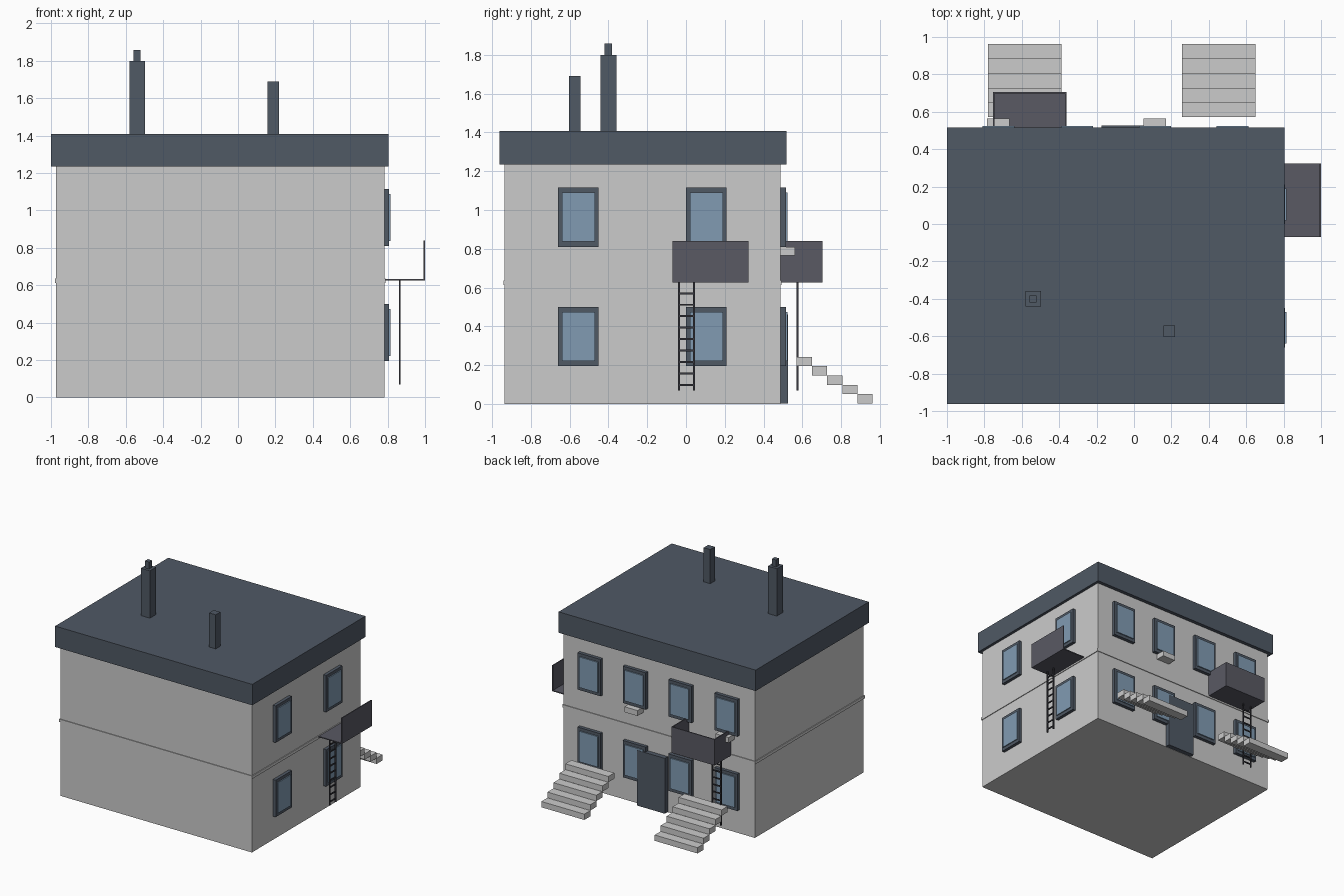
import bpy, bmesh
from mathutils import Vector, Matrix

if "Cube" in bpy.data.objects:
    bpy.data.objects.remove(bpy.data.objects["Cube"])


def material(name, rgb):
    m = bpy.data.materials.new(name)
    m.diffuse_color = (*rgb, 1)
    m.use_nodes = True
    m.node_tree.nodes["Principled BSDF"].inputs["Base Color"].default_value = m.diffuse_color
    return m


SLATE = material("slate", (0.08, 0.10, 0.13))
GLASS = material("glass", (0.22, 0.33, 0.45))
RAIL = material("balcony_grey", (0.10, 0.10, 0.125))
METAL = material("ladder_metal", (0.04, 0.04, 0.05))


def boxes(name, spans, mat=None):
    """One object made of boxes, each span = (x0, x1, y0, y1, z0, z1)."""
    bm = bmesh.new()
    for x0, x1, y0, y1, z0, z1 in spans:
        centre = Vector((x0 + x1, y0 + y1, z0 + z1)) / 2
        size = Matrix.Diagonal((x1 - x0, y1 - y0, z1 - z0, 1))
        bmesh.ops.create_cube(bm, size=1, matrix=Matrix.Translation(centre) @ size)
    mesh = bpy.data.meshes.new(name)
    bm.to_mesh(mesh)
    bm.free()
    ob = bpy.data.objects.new(name, mesh)
    bpy.context.collection.objects.link(ob)
    if mat:
        mesh.materials.append(mat)
    return ob


# Walls, floor band and flat roof
XR, YB = 0.782, 0.487          # right and back wall planes
boxes("walls", [(-0.972, XR, -0.935, YB, 0, 1.24)])
boxes("floor_band", [(-0.978, XR + 0.006, -0.941, YB + 0.006, 0.612, 0.636)])
boxes("roof", [(-1.0, 0.805, -0.963, 0.517, 1.235, 1.408)], SLATE)

# Chimneys
boxes("tall_chimney", [(-0.58, -0.498, -0.441, -0.359, 1.40, 1.80),
                       (-0.558, -0.52, -0.419, -0.381, 1.80, 1.858)], SLATE)
boxes("short_chimney", [(0.159, 0.219, -0.604, -0.544, 1.40, 1.69)], SLATE)

# Windows on the right and back walls, two storeys each
for floor, z in (("lower", 0.195), ("upper", 0.81)):
    for i, y in enumerate((-0.555, 0.105)):
        boxes(f"right_window_frame_{floor}_{i}",
              [(XR - 0.01, 0.808, y - 0.105, y + 0.105, z, z + 0.305)], SLATE)
        boxes(f"right_window_glass_{floor}_{i}",
              [(XR, 0.816, y - 0.085, y + 0.085, z + 0.026, z + 0.279)], GLASS)
    for i, x in enumerate((-0.725, -0.305, 0.113, 0.527)):
        boxes(f"back_window_frame_{floor}_{i}",
              [(x - 0.105, x + 0.105, YB - 0.01, 0.515, z, z + 0.305)], SLATE)
        boxes(f"back_window_glass_{floor}_{i}",
              [(x - 0.085, x + 0.085, YB, 0.524, z + 0.026, z + 0.279)], GLASS)

# Back door and small wall boxes under the upper windows
boxes("door", [(-0.175, 0.08, YB - 0.01, 0.526, 0.002, 0.46)], SLATE)
for i, x in enumerate((-0.725, 0.11)):
    boxes(f"window_box_{i}", [(x - 0.06, x + 0.06, YB, 0.563, 0.765, 0.81)])

# Back stairs: five stepped treads each
for i, x in enumerate((-0.78, 0.257)):
    boxes(f"stairs_{i}", [(x, x + 0.393, 0.885 - 0.0785 * k, 0.963 - 0.0785 * k,
                           0.048 * k + 0.002, 0.048 * (k + 1) + 0.002) for k in range(5)])

# Balconies: right one has only an outer panel, back one is closed on three sides
T = 0.008
boxes("right_balcony", [(XR, 1.0, -0.07, 0.323, 0.625, 0.625 + T),
                        (1.0 - T, 1.0, -0.07, 0.323, 0.625, 0.84)], RAIL)
boxes("back_balcony", [(-0.755, -0.36, YB, 0.705, 0.625, 0.625 + T),
                       (-0.755, -0.36, 0.705 - T, 0.705, 0.625, 0.84),
                       (-0.755, -0.755 + T, YB, 0.705, 0.625, 0.84),
                       (-0.36 - T, -0.36, YB, 0.705, 0.625, 0.84)], RAIL)


# Ladders hanging below the balconies: two rails and nine rungs
def ladder(name, swap, a, b):
    w, r = 0.038, 0.005
    parts = [(a + s * w - r, a + s * w + r, b - r, b + r, 0.07, 0.628) for s in (-1, 1)]
    parts += [(a - w, a + w, b - r * 0.8, b + r * 0.8, z - r, z + r)
              for z in (0.098 + 0.059 * k for k in range(9))]
    if swap:
        parts = [(p[2], p[3], p[0], p[1], p[4], p[5]) for p in parts]
    boxes(name, parts, METAL)


ladder("right_ladder", True, 0.003, 0.865)
ladder("back_ladder", False, -0.684, 0.575)
